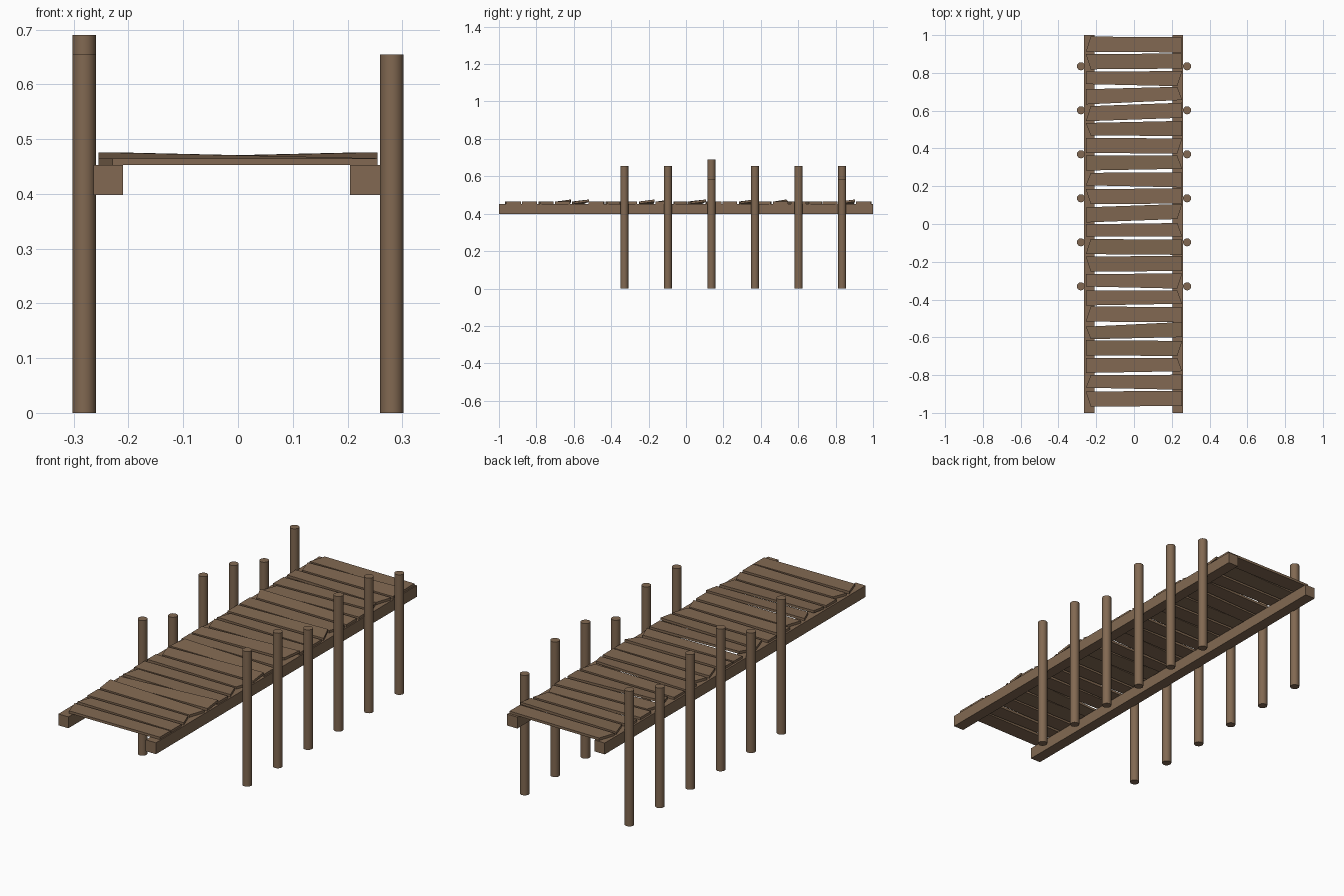
import bpy
import bmesh
import math

if "Cube" in bpy.data.objects:
    bpy.data.objects.remove(bpy.data.objects["Cube"], do_unlink=True)

# One weathered timber colour
wood = bpy.data.materials.new("weathered_brown_wood")
wood.use_nodes = True
colour = (0.223, 0.141, 0.084, 1)
wood.diffuse_color = colour
wood.node_tree.nodes["Principled BSDF"].inputs["Base Color"].default_value = colour


def finish(bm, name):
    """Turn a bmesh into a named wooden object."""
    bmesh.ops.recalc_face_normals(bm, faces=bm.faces)
    mesh = bpy.data.meshes.new(name)
    bm.to_mesh(mesh)
    bm.free()
    mesh.materials.append(wood)
    obj = bpy.data.objects.new(name, mesh)
    bpy.context.collection.objects.link(obj)
    return obj


def slab(name, corners, thickness):
    """Board from four bottom corners, given in order around the outline."""
    bm = bmesh.new()
    low = [bm.verts.new(c) for c in corners]
    high = [bm.verts.new((x, y, z + thickness)) for x, y, z in corners]
    bm.faces.new(low)
    bm.faces.new(high)
    for i in range(4):
        j = (i + 1) % 4
        bm.faces.new((low[i], low[j], high[j], high[i]))
    return finish(bm, name)


def post(name, x, y, height):
    bpy.ops.mesh.primitive_cylinder_add(vertices=16, radius=0.0215, depth=height,
                                        location=(x, y, height / 2))
    obj = bpy.context.object
    obj.name = name
    obj.data.materials.append(wood)
    bpy.ops.object.shade_smooth_by_angle(angle=math.radians(40))


# Two long beams under the deck
for side, inner, outer in (("right", -0.21, -0.264), ("left", 0.205, 0.26)):
    slab(side + "_beam", [(inner, -1, 0.398), (outer, -1, 0.398),
                          (outer, 1, 0.398), (inner, 1, 0.398)], 0.055)

# Round mooring posts, front to back, some sawn off lower
FULL, LOW, TALL = 0.655, 0.582, 0.69
rows = {
    "left": (0.281, (FULL, FULL, LOW, FULL, FULL, LOW)),
    "right": (-0.281, (FULL, LOW, TALL, FULL, LOW, FULL)),
}
for side, (x, heights) in rows.items():
    for i, height in enumerate(heights):
        post(f"{side}_post_{i + 1}", x, -0.33 + i * 0.233, height)

# Uneven deck planks, front to back
COUNT = 22
DECK, HALF, CUT = 0.453, 0.255, 0.026
lifted_left = {4, 8, 11, 14, 20}     # back corner warped upward on the left
lifted_right = {3, 9, 16}            # back corner warped upward on the right
skewed = {4, 11, 17, 18}             # planks laid slightly crooked
for i in range(COUNT):
    y = -0.925 + i * 0.0893
    turn = 0.009 if i in skewed else 0.002 * (-1) ** i
    narrow = 0.007 * (i % 3 == 1)
    half_r = 0.04 - narrow
    half_l = 0.04 - 0.005 * (i % 4 == 2)
    up_l = 0.011 if i in lifted_left else 0
    up_r = 0.011 if i in lifted_right else 0
    # one corner of each plank is split off at an angle
    cuts = [0, 0, 0, 0]
    cuts[(i * 3) % 4] = CUT
    corners = [
        (-HALF + cuts[0], y - turn - half_r, DECK),
        (HALF - cuts[1], y + turn - half_l, DECK),
        (HALF - cuts[2], y + turn + half_l, DECK + up_l),
        (-HALF + cuts[3], y - turn + half_r, DECK + up_r),
    ]
    slab(f"deck_plank_{i + 1}", corners, 0.012)
